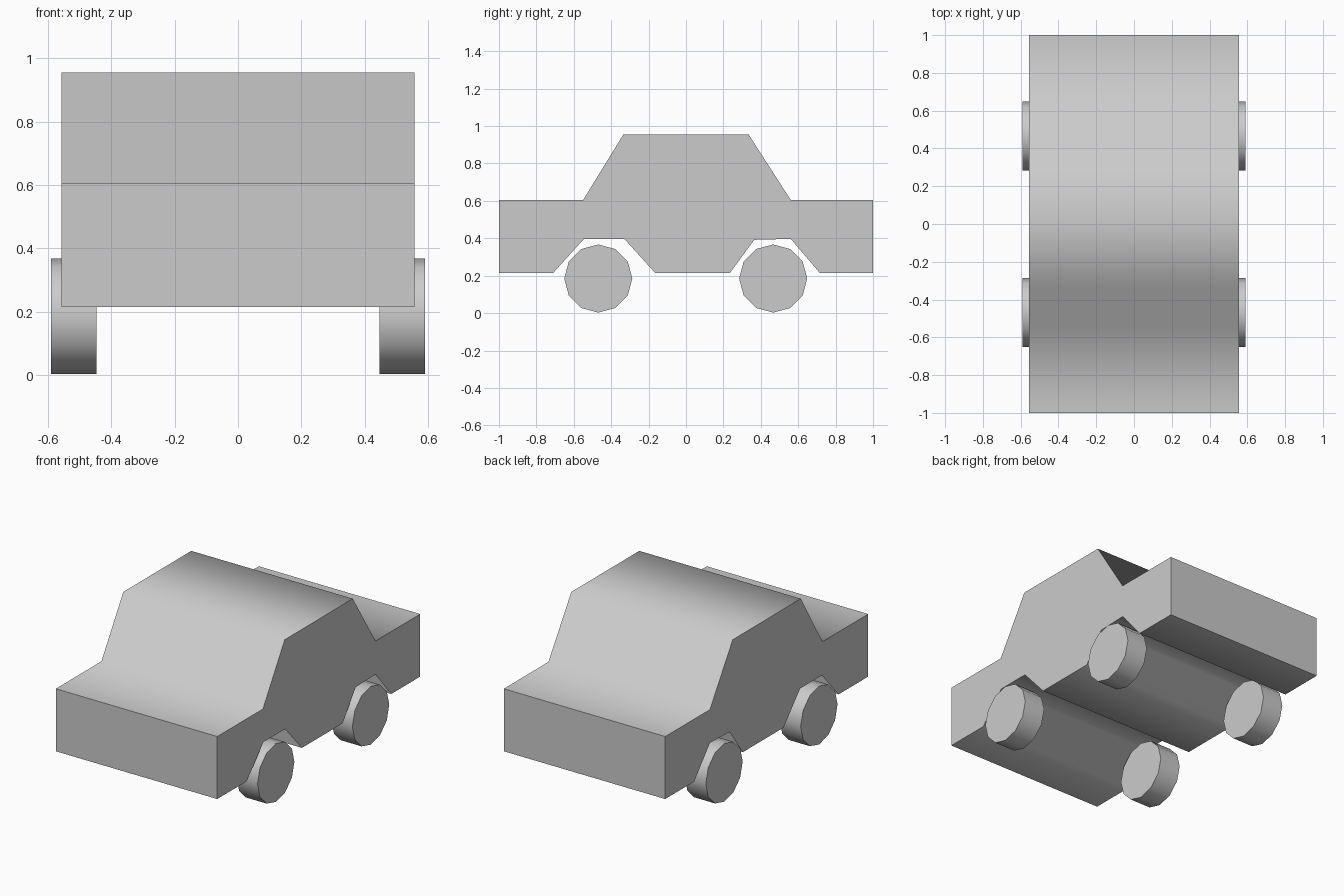
import bpy, bmesh, math

cube = bpy.data.objects.get("Cube")
if cube:
    bpy.data.objects.remove(cube, do_unlink=True)

grey = bpy.data.materials.new("light_grey")
grey.use_nodes = True
COLOUR = (0.6, 0.6, 0.6, 1)
grey.diffuse_color = COLOUR
grey.node_tree.nodes["Principled BSDF"].inputs["Base Color"].default_value = COLOUR


def extrude_profile(name, profile, x0, x1):
    """Extrude a closed (y, z) outline along x, smooth across shallow edges."""
    bm = bmesh.new()
    face = bm.faces.new([bm.verts.new((x0, y, z)) for y, z in profile])
    side = bmesh.ops.extrude_face_region(bm, geom=[face], use_keep_orig=True)
    moved = [v for v in side["geom"] if isinstance(v, bmesh.types.BMVert)]
    bmesh.ops.translate(bm, verts=moved, vec=(x1 - x0, 0, 0))
    bmesh.ops.recalc_face_normals(bm, faces=bm.faces)
    mesh = bpy.data.meshes.new(name)
    bm.to_mesh(mesh)
    bm.free()
    mesh.materials.append(grey)
    obj = bpy.data.objects.new(name, mesh)
    bpy.context.collection.objects.link(obj)
    bpy.ops.object.select_all(action="DESELECT")
    obj.select_set(True)
    bpy.context.view_layer.objects.active = obj
    bpy.ops.object.shade_smooth_by_angle(angle=math.radians(65))
    return obj


# Body: side outline with bonnet, cabin, boot and wheel arches
body_outline = [
    (-1, 0.215), (-1, 0.605), (-0.55, 0.605), (-0.335, 0.955),
    (0.335, 0.955), (0.56, 0.605), (1, 0.605), (1, 0.215),
    (0.715, 0.215), (0.56, 0.397), (0.365, 0.392), (0.235, 0.215),
    (-0.165, 0.215), (-0.33, 0.397), (-0.545, 0.397), (-0.71, 0.215),
]
extrude_profile("body", body_outline, -0.557, 0.557)

# Wheels: twelve-sided drums
RADIUS = 0.182
for end, cy in (("front", -0.469), ("back", 0.466)):
    rim = [(cy + RADIUS * math.sin(math.tau * i / 12),
            RADIUS + 0.003 + RADIUS * math.cos(math.tau * i / 12)) for i in range(12)]
    for side, s in (("left", 1), ("right", -1)):
        extrude_profile(f"{end}_{side}_wheel", rim, s * 0.446, s * 0.59)
